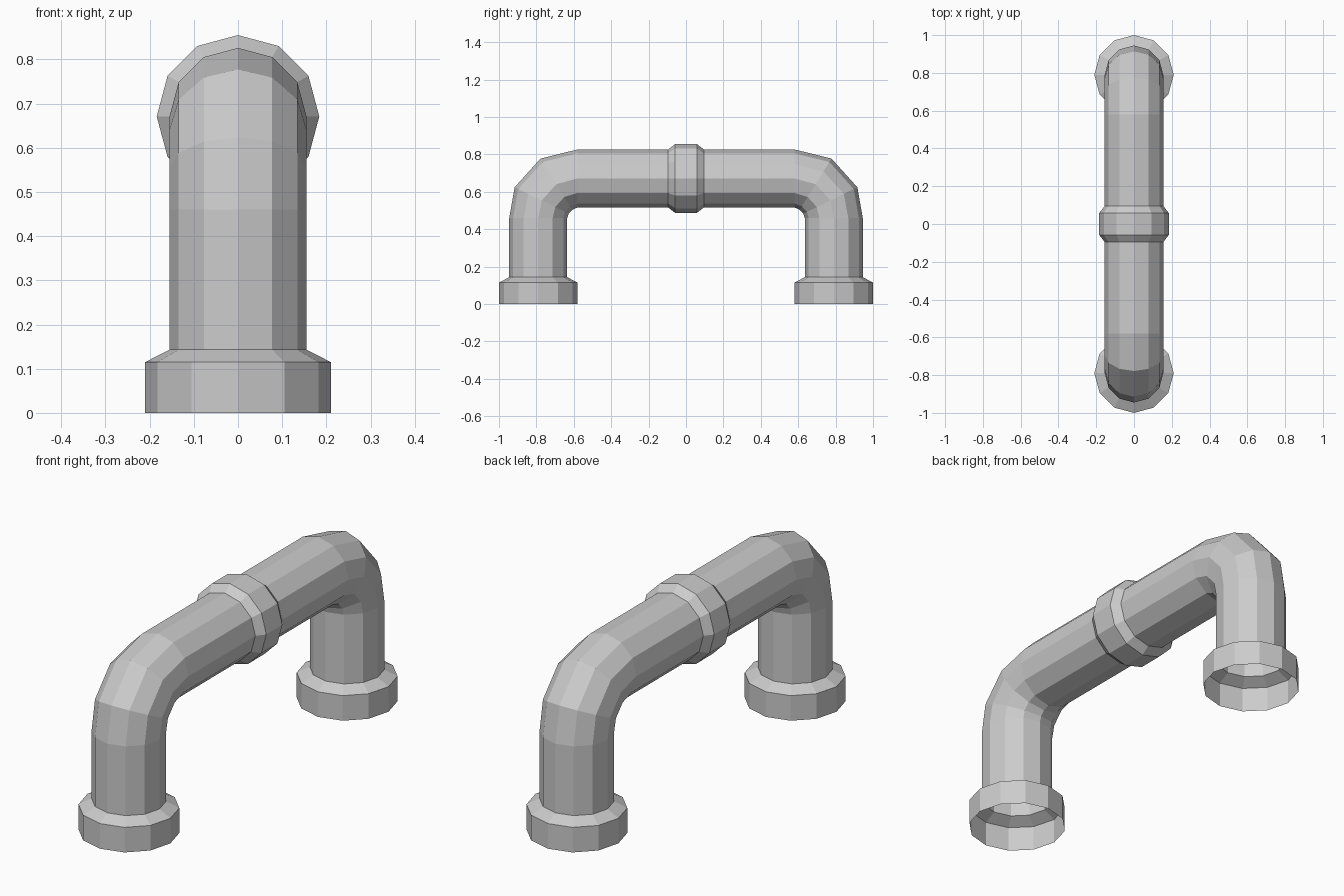
import bpy, bmesh
from math import sin, cos, radians, pi
from mathutils import Vector

if "Cube" in bpy.data.objects:
    bpy.data.objects.remove(bpy.data.objects["Cube"])

SIDES = 12
R = 0.155                # pipe radius
LEG_Y, TOP_Z = 0.79, 0.671
BEND_Y, BEND_Z = 0.58, 0.46


def sweep(name, rings):
    """Open tube through rings of (y, z, tilt in degrees, x radius, in-plane radius)."""
    bm = bmesh.new()
    loops = []
    for y, z, tilt, rx, rn in rings:
        out = Vector((0, cos(radians(tilt)), sin(radians(tilt))))
        loops.append([bm.verts.new(Vector((0, y, z))
                                   + Vector((rx * cos(2 * pi * i / SIDES), 0, 0))
                                   + out * rn * sin(2 * pi * i / SIDES))
                      for i in range(SIDES)])
    for a, b in zip(loops, loops[1:]):
        for i in range(SIDES):
            j = (i + 1) % SIDES
            bm.faces.new((a[i], a[j], b[j], b[i]))
    bmesh.ops.recalc_face_normals(bm, faces=bm.faces)
    mesh = bpy.data.meshes.new(name)
    bm.to_mesh(mesh)
    bm.free()
    obj = bpy.data.objects.new(name, mesh)
    bpy.context.collection.objects.link(obj)
    return obj


def bend_ring(angle):
    a = radians(angle)
    return (BEND_Y + 0.213 * cos(a), BEND_Z + 0.213 * sin(a), angle, R, 0.161)


for side, s in (("front", -1), ("back", 1)):
    # bent pipe half, from the foot up to the collar
    pipe = [(LEG_Y, 0.143, 0, R, R), (LEG_Y, BEND_Z, 0, R, R),
            bend_ring(26), bend_ring(58),
            (BEND_Y, TOP_Z, 90, R, R), (0.096, TOP_Z, 90, R, R)]
    # open foot flange with a tapered shoulder
    foot = [(LEG_Y, 0, 0, 0.21, 0.21), (LEG_Y, 0.115, 0, 0.21, 0.21),
            (LEG_Y, 0.143, 0, R, R)]
    for part, rings in (("pipe", pipe), ("foot_flange", foot)):
        sweep(f"{side}_{part}", [(s * y, z, t if s > 0 else 180 - t, rx, rn)
                                 for y, z, t, rx, rn in rings])

# chamfered collar in the middle of the span
sweep("middle_collar", [(y, TOP_Z, 90, r, r) for y, r in
                        ((-0.096, R), (-0.058, 0.184), (0.058, 0.184), (0.096, R))])
